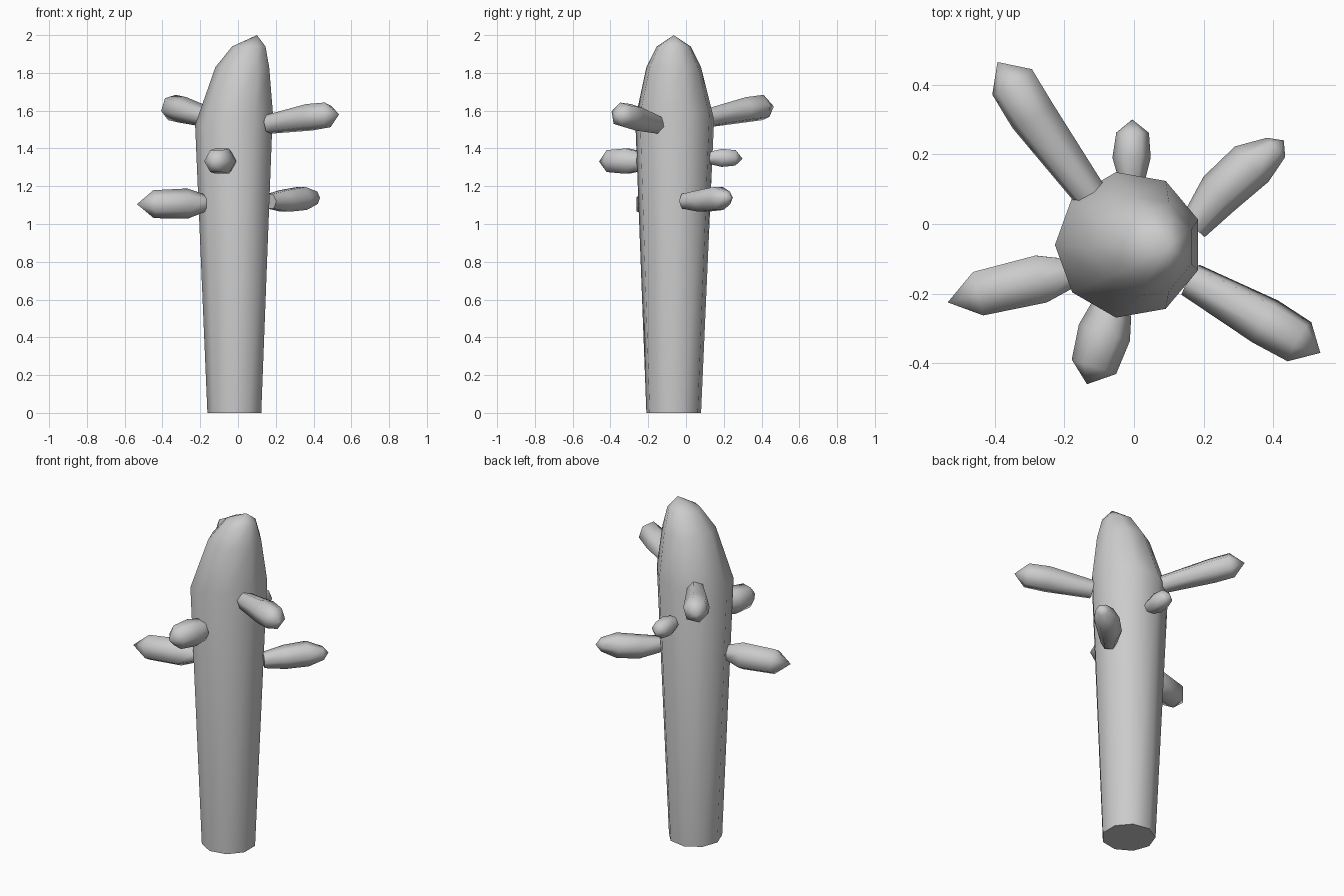
import bpy, bmesh, math
from mathutils import Vector

if "Cube" in bpy.data.objects:
    bpy.data.objects.remove(bpy.data.objects["Cube"])


def loft(name, rings, tip):
    """Skin equal-sized point rings, cap the first, close on a tip point."""
    bm = bmesh.new()
    loops = [[bm.verts.new(p) for p in ring] for ring in rings]
    n = len(loops[0])
    bm.faces.new(loops[0][::-1])
    for a, b in zip(loops, loops[1:]):
        for i in range(n):
            j = (i + 1) % n
            bm.faces.new((a[i], a[j], b[j], b[i]))
    top = bm.verts.new(tip)
    for i in range(n):
        bm.faces.new((loops[-1][i], loops[-1][(i + 1) % n], top))
    bmesh.ops.recalc_face_normals(bm, faces=bm.faces)
    me = bpy.data.meshes.new(name)
    bm.to_mesh(me)
    bm.free()
    ob = bpy.data.objects.new(name, me)
    bpy.context.collection.objects.link(ob)
    bpy.ops.object.select_all(action='DESELECT')
    ob.select_set(True)
    bpy.context.view_layer.objects.active = ob
    bpy.ops.object.shade_smooth_by_angle(angle=math.radians(70))


# Trunk: nine sides, widening upward, crown leaning to the right
def trunk_ring(cx, cy, z, r, tilt=0.0):
    pts = []
    for i in range(9):
        a = math.pi + i * math.tau / 9
        c, s = math.cos(a), math.sin(a)
        pts.append((cx + r * c, cy + r * s, z + tilt * c))
    return pts


loft("trunk", [trunk_ring(-0.015, -0.065, 0.0, 0.147),
               trunk_ring(-0.015, -0.06, 1.56, 0.212, 0.035),
               trunk_ring(0.027, -0.065, 1.83, 0.147),
               trunk_ring(0.06, -0.065, 1.94, 0.091)],
     (0.10, -0.065, 2.0))


# Arms: six-sided stubs swelling toward a blunt point
def arm(name, sections, tip, phase=0):
    tip = Vector(tip)
    axis = (tip - Vector(sections[0][:3])).normalized()
    side = axis.cross(Vector((0, 0, 1))).normalized()
    up = side.cross(axis)
    rings = []
    for x, y, z, r in sections:
        ring = []
        for i in range(6):
            a = math.radians(phase) + i * math.tau / 6
            ring.append(Vector((x, y, z)) + r * (math.cos(a) * side + math.sin(a) * up))
        rings.append(ring)
    loft(name, rings, tip)


arm("upper_back_left_arm", [(-0.125, 0.083, 1.555, 0.05), (-0.292, 0.312, 1.604, 0.07),
                            (-0.35, 0.408, 1.617, 0.07)], (-0.392, 0.465, 1.622), 15)
arm("upper_front_right_arm", [(0.162, -0.16, 1.528, 0.052), (0.377, -0.28, 1.565, 0.073),
                              (0.475, -0.338, 1.578, 0.068)], (0.535, -0.37, 1.58), 15)
arm("lower_left_arm", [(-0.175, -0.14, 1.11, 0.046), (-0.267, -0.158, 1.108, 0.08),
                       (-0.447, -0.2, 1.105, 0.074)], (-0.535, -0.225, 1.105), 30)
arm("lower_right_arm", [(0.172, -0.005, 1.12, 0.045), (0.245, 0.088, 1.122, 0.066),
                        (0.338, 0.172, 1.135, 0.07), (0.408, 0.22, 1.139, 0.038)],
    (0.43, 0.24, 1.14))
arm("middle_back_arm", [(-0.006, 0.12, 1.35, 0.036), (-0.007, 0.19, 1.35, 0.055),
                        (-0.004, 0.262, 1.35, 0.047)], (-0.005, 0.30, 1.345))
arm("middle_front_arm", [(-0.065, -0.245, 1.332, 0.06), (-0.085, -0.312, 1.333, 0.077),
                         (-0.115, -0.41, 1.333, 0.067)], (-0.135, -0.46, 1.33))
